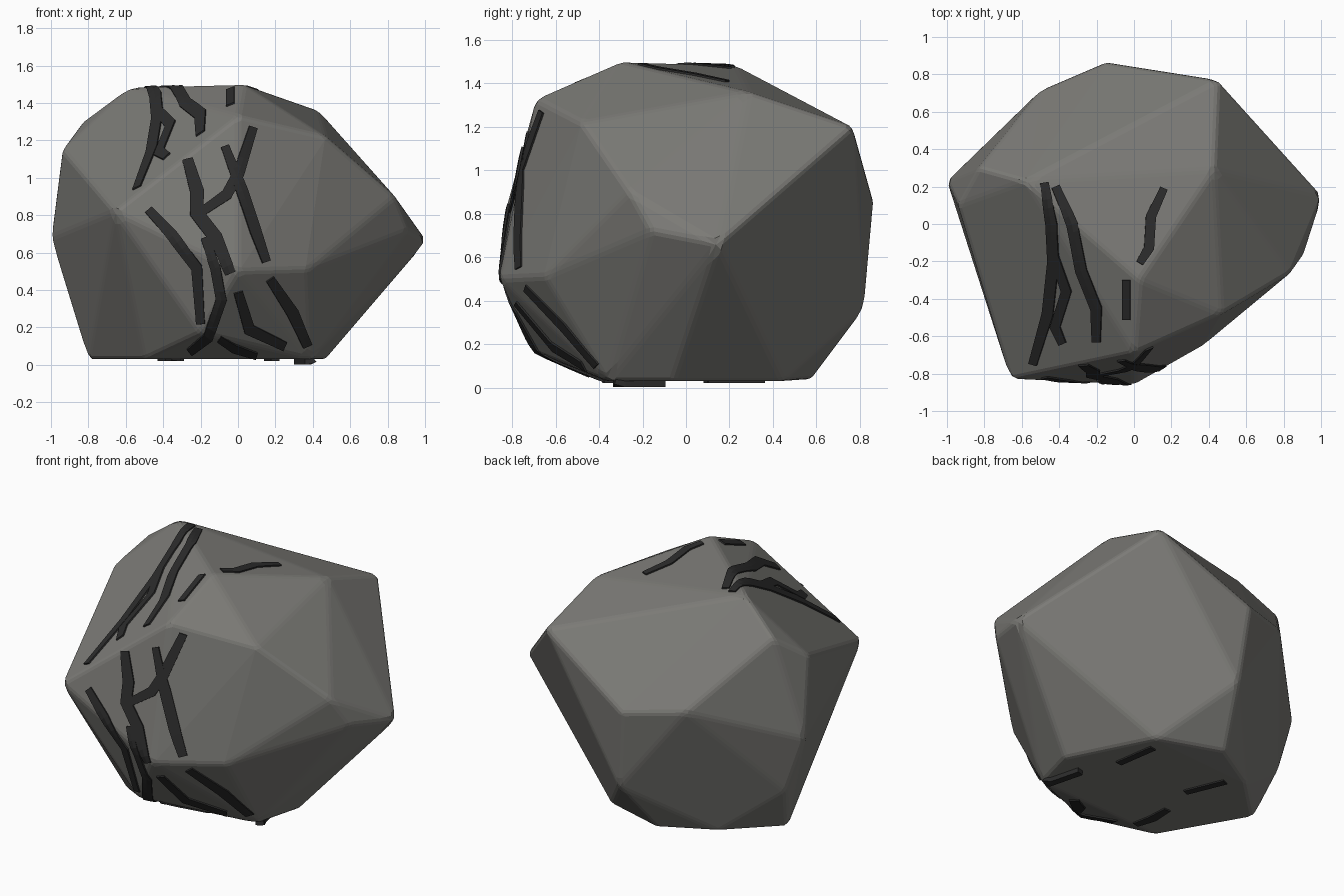
import bpy, bmesh
from mathutils import Vector
from mathutils.bvhtree import BVHTree

if "Cube" in bpy.data.objects:
    bpy.data.objects.remove(bpy.data.objects["Cube"])


def material(name, rgb):
    m = bpy.data.materials.new(name)
    m.diffuse_color = (*rgb, 1)
    m.use_nodes = True
    m.node_tree.nodes["Principled BSDF"].inputs["Base Color"].default_value = m.diffuse_color
    return m


def add_object(name, bm, mat):
    me = bpy.data.meshes.new(name)
    bm.to_mesh(me)
    me.materials.append(mat)
    ob = bpy.data.objects.new(name, me)
    bpy.context.collection.objects.link(ob)
    return ob


stone = material("stone", (0.2, 0.197, 0.183))
dark = material("dark_stone", (0.025, 0.025, 0.025))

# Rock: convex hull of its corner points, with worn (bevelled) edges
corners = [
    # top and shoulders
    (-.58, .23, 1.485), (.03, -.3, 1.5), (.43, .29, 1.36), (0, -.69, 1.33),
    (.47, -.48, 1.22), (.45, .77, 1.2), (-.83, .3, 1.3), (-.94, .1, 1.15),
    # waist
    (1.01, .15, .66), (.84, -.26, .9), (.91, -.16, .72), (-.15, .865, .86),
    (-.5, .715, .9), (-1.0, .23, .68), (-.66, -.83, .82), (0, -.86, .5),
    (.37, -.65, .51), (-.1, .82, .36), (-.88, .25, .32), (-.2, -.71, .17),
    # base
    (-.8, .12, .03), (-.51, .4, .03), (-.2, .58, .04), (.21, .45, .03),
    (.47, -.06, .03), (.39, -.36, .03), (-.5, -.4, .03),
]
bm = bmesh.new()
for c in corners:
    bm.verts.new(c)
bmesh.ops.convex_hull(bm, input=bm.verts[:])
bmesh.ops.delete(bm, geom=[v for v in bm.verts if not v.link_faces], context='VERTS')
bmesh.ops.dissolve_limit(bm, angle_limit=0.06, verts=bm.verts[:], edges=bm.edges[:])
bmesh.ops.recalc_face_normals(bm, faces=bm.faces[:])
sharp = [e for e in bm.edges if e.calc_face_angle(0) > 0.12]
bmesh.ops.bevel(bm, geom=sharp, offset=0.02, segments=2, profile=0.5,
                affect='EDGES', clamp_overlap=True)
bmesh.ops.triangulate(bm, faces=[f for f in bm.faces if len(f.verts) > 4])
bmesh.ops.recalc_face_normals(bm, faces=bm.faces[:])
tree = BVHTree.FromBMesh(bm)
add_object("rock", bm, stone)
bm.free()

# How 2D crack points are laid on the rock: lift to 3D, ray direction
SIDES = {
    'front': (lambda a, b: Vector((a, -3, b)), Vector((0, 1, 0))),
    'top': (lambda a, b: Vector((a, b, 4)), Vector((0, 0, -1))),
    'base': (lambda a, b: Vector((a, b, -3)), Vector((0, 0, 1))),
}


def on_rock(p, side):
    lift, ray = SIDES[side]
    o = lift(p.x, p.y)
    hit, n, _, _ = tree.ray_cast(o, ray)
    if hit is None:
        hit, n, _, _ = tree.find_nearest(o + ray * 2.6)
    return hit, n


def crack(name, side, path, width, raise_by=0.01):
    pts = [Vector(p) for p in path]
    # mitred side direction at each bend
    dirs = [(b - a).normalized() for a, b in zip(pts, pts[1:])]
    rows = []
    for i, p in enumerate(pts):
        d0, d1 = dirs[max(i - 1, 0)], dirs[min(i, len(dirs) - 1)]
        d = (d0 + d1).normalized()
        w = width * (0.75 if i in (0, len(pts) - 1) else 1.0) / 2
        rows.append((p, Vector((-d.y, d.x)) * w))
    bm = bmesh.new()
    strips = []
    for (p, s), (q, t) in zip(rows, rows[1:]):
        n = max(2, int((q - p).length / 0.04))
        for k in range(n + (q is pts[-1])):
            f = k / n
            c, off = p.lerp(q, f), s.lerp(t, f)
            strip = []
            for j, h in ((1, -.015), (1, raise_by), (0, raise_by),
                         (-1, raise_by), (-1, -.015)):
                hit, nor = on_rock(c + off * j, side)
                strip.append(bm.verts.new(hit + nor * h))
            strips.append(strip)
    for a, b in zip(strips, strips[1:]):
        for j in range(4):
            bm.faces.new((a[j], a[j + 1], b[j + 1], b[j]))
    bm.faces.new(strips[0])
    bm.faces.new(strips[-1])
    bmesh.ops.recalc_face_normals(bm, faces=bm.faces[:])
    add_object(name, bm, dark)
    bm.free()


# Cracks on the front, top and underside
cracks = [
    ('front', .075, [(-.27, 1.1), (-.22, .93), (-.22, .81), (-.12, .68), (-.04, .49)]),
    ('front', .06, [(-.22, .8), (-.06, .91), (0, 1.02), (.08, 1.27)]),
    ('front', .06, [(-.07, 1.17), (.02, .93), (.09, .72), (.15, .55)]),
    ('front', .06, [(-.48, .83), (-.35, .69), (-.22, .52), (-.2, .22)]),
    ('front', .055, [(-.18, .68), (-.12, .52), (-.09, .35), (-.16, .15), (-.26, .07)]),
    ('front', .065, [(0, .39), (.06, .19), (.25, .1)]),
    ('front', .065, [(.17, .46), (.29, .28), (.37, .1)]),
    ('front', .045, [(-.1, .14), (-.02, .09), (.1, .05)]),
    ('top', .06, [(-.48, .22), (-.44, 0), (-.43, -.2), (-.46, -.48), (-.54, -.75)]),
    ('top', .06, [(-.42, .2), (-.33, 0), (-.28, -.25), (-.2, -.45), (-.2, -.63)]),
    ('top', .055, [(-.44, -.12), (-.36, -.36), (-.42, -.55), (-.38, -.64)]),
    ('top', .055, [(.16, .19), (.09, .04), (.08, -.13), (.03, -.21)]),
    ('top', .06, [(-.04, -.3), (-.04, -.51)]),
    ('base', .06, [(.38, -.33), (.32, -.1)]),
    ('base', .06, [(.2, .1), (.16, .36)]),
    ('base', .06, [(-.31, .09), (-.41, .33)]),
    ('base', .06, [(-.33, -.38), (-.36, -.26), (-.36, -.13)]),
]
for i, (side, width, path) in enumerate(cracks, 1):
    crack(f"{side}_crack_{i}", side, path, width, 0.028 if i == 14 else 0.009)
